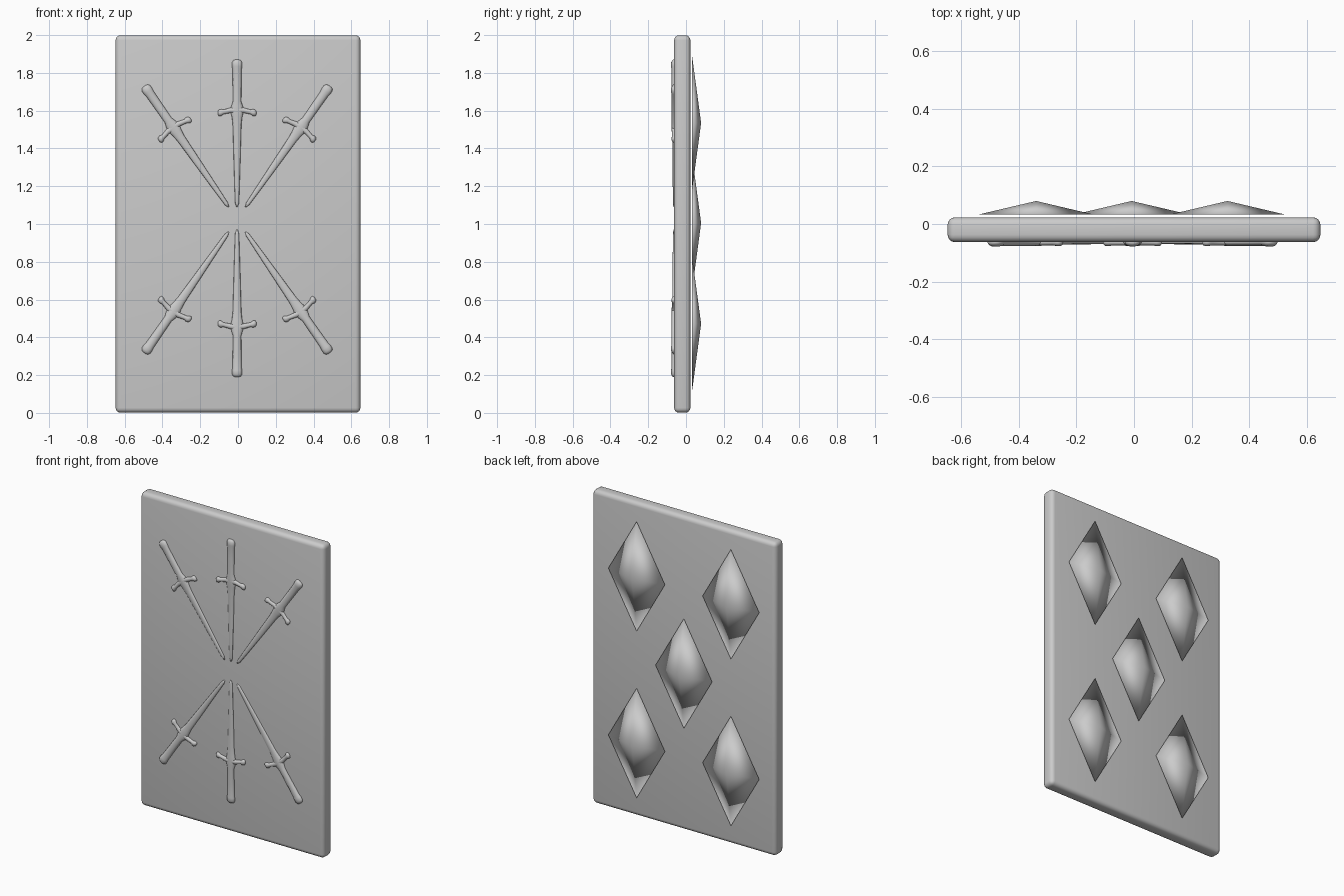
import bpy, bmesh, math
from mathutils import Matrix, Vector

if "Cube" in bpy.data.objects:
    bpy.data.objects.remove(bpy.data.objects["Cube"])

FRONT, BACK = -0.063, 0.023      # faces of the card slab


def new_object(name, bm, smooth=True):
    bmesh.ops.recalc_face_normals(bm, faces=bm.faces)
    for f in bm.faces:
        f.smooth = smooth
    me = bpy.data.meshes.new(name)
    bm.to_mesh(me)
    bm.free()
    ob = bpy.data.objects.new(name, me)
    bpy.context.collection.objects.link(ob)
    return ob


def loft(bm, rings, sides, matrix):
    """Skin oval rings (along, across offset, half width, half depth)."""
    loops = []
    for s, shift, w, d in rings:
        loop = []
        for i in range(sides):
            a = 2 * math.pi * i / sides
            loop.append(bm.verts.new(matrix @ Vector((w * math.cos(a), d * math.sin(a), s))
                                     + Vector((0, 0, shift))))
        loops.append(loop)
    for a, b in zip(loops, loops[1:]):
        for i in range(sides):
            j = (i + 1) % sides
            bm.faces.new((a[i], a[j], b[j], b[i]))
    bm.faces.new(loops[0][::-1])
    bm.faces.new(loops[-1])


# card slab with rounded edges
bm = bmesh.new()
bmesh.ops.create_cube(bm, size=1, matrix=Matrix.Translation((0, (FRONT + BACK) / 2, 1))
                      @ Matrix.Diagonal((1.296, BACK - FRONT, 1.998, 1)))
bmesh.ops.bevel(bm, geom=bm.edges[:], offset=0.026, segments=4, profile=0.5, affect='EDGES')
card = new_object("card_slab", bm)
bpy.context.view_layer.objects.active = card
card.select_set(True)
bpy.ops.object.shade_smooth_by_angle(angle=math.radians(30))

# sword: tip at the origin, pommel up; rings are (along, shift, half width, half depth)
BLADE_GRIP = [(0, 0, .003, .003), (.02, 0, .010, .006), (.10, 0, .013, .007), (.30, 0, .019, .008),
              (.44, 0, .023, .010), (.48, 0, .028, .012), (.51, 0, .036, .014), (.535, 0, .030, .014),
              (.56, 0, .022, .014), (.66, 0, .023, .014), (.73, 0, .024, .014), (.745, 0, .027, .016),
              (.765, 0, .027, .016), (.776, 0, .020, .010), (.78, 0, .010, .005)]
GUARD = [(-.102, -.016, .008, .006), (-.096, -.016, .017, .013), (-.084, -.014, .018, .014),
         (-.072, -.011, .012, .012), (-.035, -.002, .014, .012), (0, 0, .022, .014)]
GUARD += [(-s, sh, w, d) for s, sh, w, d in GUARD[-2::-1]]


def sword(name, tip, angle):
    bm = bmesh.new()
    loft(bm, BLADE_GRIP, 12, Matrix.Identity(4))
    across = Matrix.Translation((0, 0, .514)) @ Matrix.Rotation(math.pi / 2, 4, 'Y')
    loft(bm, GUARD, 12, across)
    ob = new_object(name, bm)
    ob.location = (tip[0], FRONT, tip[1])
    ob.rotation_euler = (0, angle, 0)


# upper and lower fans of three swords
TILT = math.radians(34.8)
for row in ("upper", "lower"):
    for side, label in ((-1, "left"), (0, "middle"), (1, "right")):
        if row == "upper":
            sword(f"{row}_{label}_sword", (side * .045 - .005, 1.09), side * TILT)
        else:
            sword(f"{row}_{label}_sword", (side * .045 - .005, .958 if side else .97),
                  math.pi - side * TILT)

# five diamond pips on the back: shallow four-sided pyramids just off the slab
for n, (x, z) in enumerate([(-.34, 1.535), (.325, 1.535), (-.008, 1.005), (-.34, .472), (.325, .472)]):
    bm = bmesh.new()
    rim = [bm.verts.new((x + dx, .033, z + dz))
           for dx, dz in ((.2, 0), (0, .35), (-.2, 0), (0, -.35))]
    peak = bm.verts.new((x, .08, z))
    for i in range(4):
        bm.faces.new((rim[i], rim[(i + 1) % 4], peak))
    bm.faces.new(rim[::-1])
    new_object(f"diamond_pip_{n + 1}", bm)
